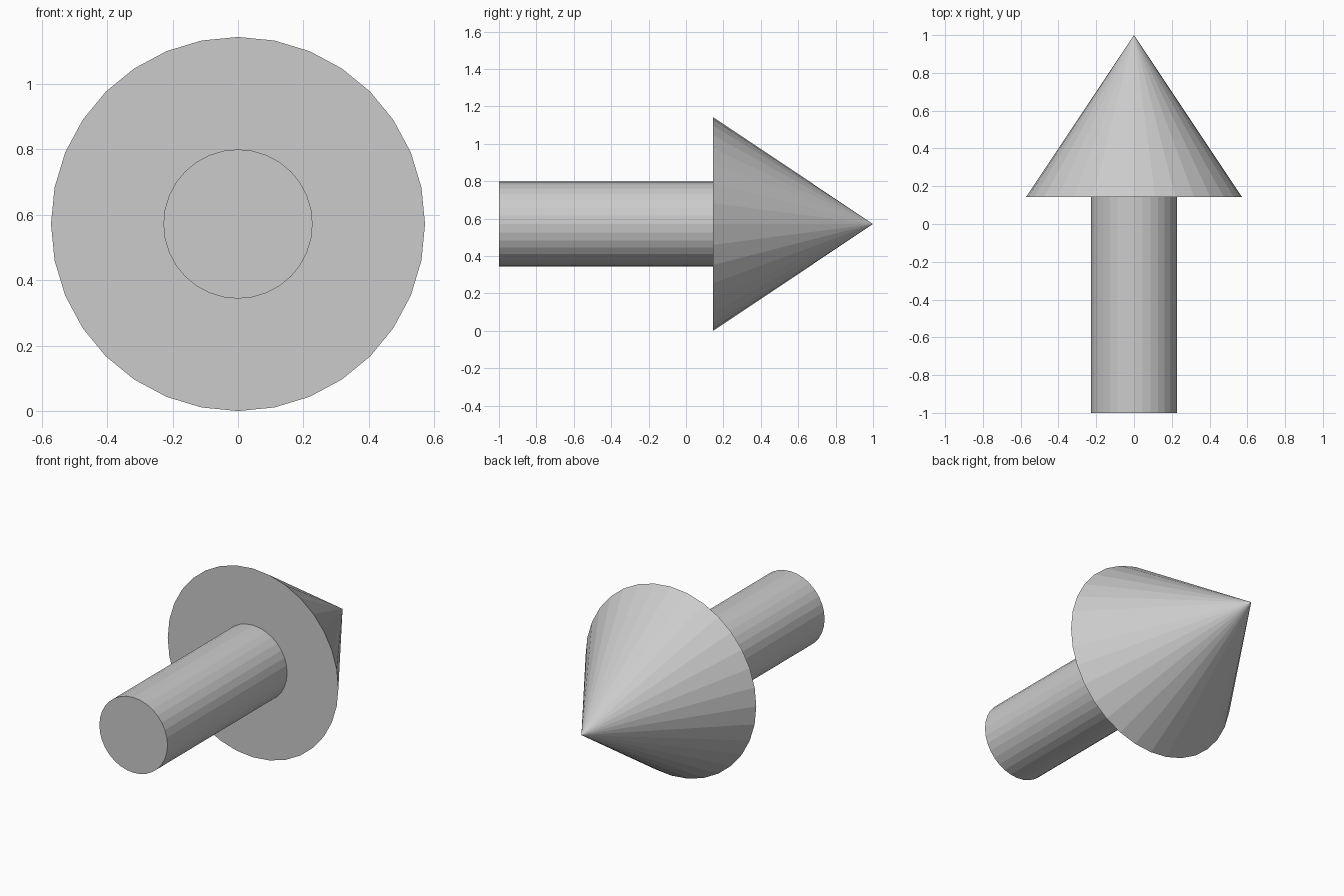
import bpy
from math import pi

if "Cube" in bpy.data.objects:
    bpy.data.objects.remove(bpy.data.objects["Cube"])

CENTRE_Z = 0.5715
SIDES = 32
BASE_Y = 0.144


def cone_along_y(name, r_back, r_front, y0, y1):
    """Flat-faced round part running from y0 (back) to y1 (tip end)."""
    bpy.ops.mesh.primitive_cone_add(
        vertices=SIDES, radius1=r_back, radius2=r_front, depth=y1 - y0,
        location=(0, (y0 + y1) / 2, CENTRE_Z), rotation=(-pi / 2, 0, 0))
    obj = bpy.context.object
    obj.name = name
    bpy.ops.object.transform_apply(location=False, rotation=True, scale=True)
    return obj


# Straight shaft, ending flush against the head
cone_along_y("arrow_shaft", 0.228, 0.228, -1.0, BASE_Y)

# Pointed head
cone_along_y("arrow_head", 0.5715, 0.0, BASE_Y, 1.0)
